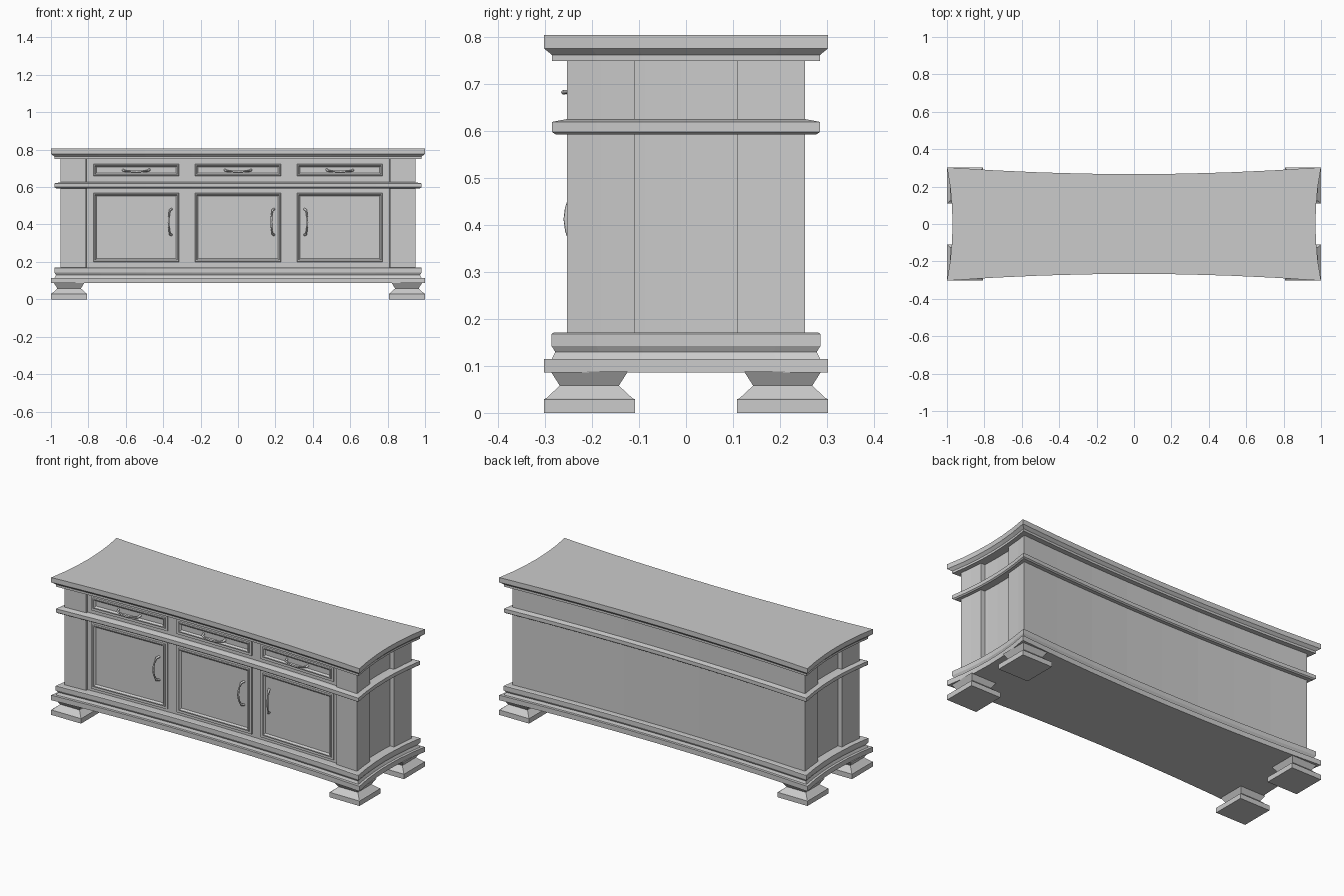
import bpy
import bmesh
from mathutils import Vector

cube = bpy.data.objects.get("Cube")
if cube:
    bpy.data.objects.remove(cube, do_unlink=True)

grey = bpy.data.materials.new("plain grey")
grey.use_nodes = True
COLOUR = (0.6, 0.6, 0.6, 1)
grey.diffuse_color = COLOUR
grey.node_tree.nodes["Principled BSDF"].inputs["Base Color"].default_value = COLOUR

DEPTH = 0.303   # half depth of the top


def bend(p):
    """Pull the middle of every side inwards, leaving the corners in place."""
    x, y, z = p
    v = y / DEPTH
    return Vector((x - 0.03 * (1 - v * v) * x ** 3, y * (1 - 0.12 * (1 - x * x)), z))


def add(name, data):
    data.materials.append(grey)
    obj = bpy.data.objects.new(name, data)
    bpy.context.collection.objects.link(obj)
    return obj


def loft(name, loops, bent=True):
    """Skin a list of equal closed loops and cap both ends."""
    bm = bmesh.new()
    rings = [[bm.verts.new(bend(p) if bent else p) for p in loop] for loop in loops]
    for a, b in zip(rings, rings[1:]):
        for i in range(len(a)):
            j = (i + 1) % len(a)
            bm.faces.new((a[i], a[j], b[j], b[i]))
    bm.faces.new(rings[0])
    bm.faces.new(rings[-1])
    bmesh.ops.recalc_face_normals(bm, faces=bm.faces)
    mesh = bpy.data.meshes.new(name)
    bm.to_mesh(mesh)
    bm.free()
    return add(name, mesh)


def outline(x0, x1, y0, y1, z, nx, ny):
    """Rectangle in plan with its long and short sides divided."""
    corners = [(x0, y0), (x1, y0), (x1, y1), (x0, y1)]
    pts = []
    for k in range(4):
        a, b = Vector(corners[k]), Vector(corners[(k + 1) % 4])
        n = ny if k % 2 else nx
        pts += [(*a.lerp(b, i / n), z) for i in range(n)]
    return pts


def block(name, x0, x1, y0, y1, z0, z1, nx=1, ny=1):
    loft(name, [outline(x0, x1, y0, y1, z, nx, ny) for z in (z0, z1)])


def moulding(name, profile):
    """Full-plan moulding; profile is (inset from the top's edge, height)."""
    loft(name, [outline(d - 1, 1 - d, d - DEPTH, DEPTH - d, z, 8, 6) for d, z in profile])


# Horizontal mouldings
moulding("base_plinth", [(0, 0.086), (0, 0.115), (0.016, 0.115), (0.023, 0.13),
                         (0.015, 0.143), (0.015, 0.168), (0.02, 0.171)])
moulding("waist_moulding", [(0.024, 0.593), (0.016, 0.599), (0.016, 0.62), (0.046, 0.626)])
moulding("table_top", [(0.016, 0.75), (0.016, 0.763), (0, 0.777), (0, 0.805)])

# Body
LOW, HIGH, FRONT = 0.165, 0.755, -0.243
block("carcass", -0.93, 0.93, FRONT, 0.22, LOW, HIGH, 8, 6)
block("back_panel", -0.957, 0.957, 0.2, 0.256, LOW, HIGH, 8)
for side, s in (("right", -1), ("left", 1)):
    block(side + "_front_post", s * 0.817, s * 0.957, -0.256, -0.111, LOW, HIGH, 1, 2)
    block(side + "_back_post", s * 0.817, s * 0.957, 0.111, 0.2, LOW, HIGH)

# Feet: square plinth, pinched neck, flared head
foot = [(0.097, 0), (0.097, 0.029), (0.092, 0.031), (0.063, 0.058), (0.082, 0.088)]
for side, sx in (("right", -1), ("left", 1)):
    for end, sy in (("front", -1), ("back", 1)):
        cx, cy = sx * 0.903, sy * 0.206
        loft(f"{side}_{end}_foot", [outline(cx - r, cx + r, cy - r, cy + r, z, 1, 1)
                                    for r, z in foot], bent=False)


# Doors and drawer fronts with a raised bead round a sunk panel
def panel(name, cx, cz, hx, hz):
    steps = [(0, -0.01), (0, 0.007), (0.013, 0.007), (0.016, 0.014),
             (0.022, 0.014), (0.03, 0.003)]
    loft(name, [[(cx + sx * (hx - d), FRONT - out, cz + sz * (hz - d))
                 for sx, sz in ((-1, -1), (1, -1), (1, 1), (-1, 1))] for d, out in steps])


def handle(name, origin, along, bow):
    """Arched bar between two thicker ends."""
    curve = bpy.data.curves.new(name, "CURVE")
    curve.dimensions = "3D"
    curve.bevel_depth = 0.005
    curve.bevel_resolution = 1
    curve.use_fill_caps = True
    path = [(-1, 0, 1.5), (-0.95, 0.5, 1.2), (-0.7, 0.75, 0.8), (-0.35, 0.93, 1)]
    path += [(0, 1, 1.1)] + [(-t, h, r) for t, h, r in reversed(path)]
    spline = curve.splines.new("POLY")
    spline.points.add(len(path) - 1)
    base = bend(origin)
    for point, (t, h, r) in zip(spline.points, path):
        point.co = (*(base + along * t + bow * h), 1)
        point.radius = r
    add(name, curve)


bays = [("right", -0.547, -0.357, -1), ("middle", 0, 0.192, -1), ("left", 0.547, 0.357, 1)]
for side, cx, hx, turn in bays:
    panel(side + "_drawer", cx, 0.691, 0.244, 0.045)
    handle(side + "_drawer_pull", (cx, FRONT, 0.692), Vector((0.07, 0, 0)),
           Vector((0, -0.038, -0.009)))
    panel(side + "_door", cx, 0.384, 0.244, 0.197)
    handle(side + "_door_handle", (hx, FRONT, 0.413), Vector((0, 0, 0.068)),
           Vector((turn * 0.014, -0.038, 0)))
